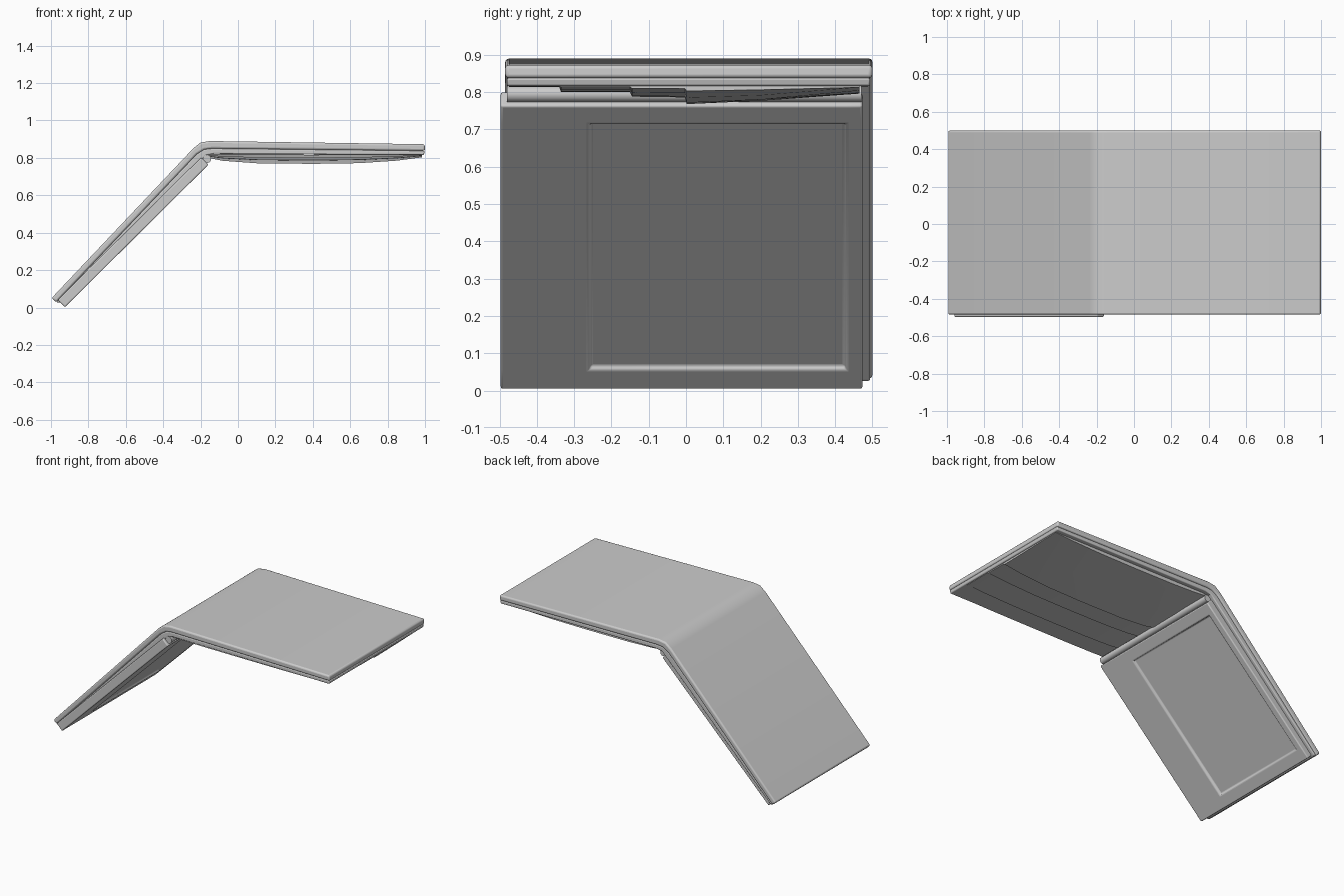
import bpy, bmesh, math
from mathutils import Matrix, Vector

cube = bpy.data.objects.get("Cube")
if cube:
    bpy.data.objects.remove(cube)

grey = bpy.data.materials.new("plain grey")
grey.use_nodes = True
COLOUR = (0.6, 0.6, 0.6, 1)
grey.diffuse_color = COLOUR
grey.node_tree.nodes["Principled BSDF"].inputs["Base Color"].default_value = COLOUR


def finish(bm, name, bevel):
    """Turn a bmesh into a smooth, softly bevelled object."""
    bmesh.ops.recalc_face_normals(bm, faces=bm.faces)
    mesh = bpy.data.meshes.new(name)
    bm.to_mesh(mesh)
    bm.free()
    mesh.materials.append(grey)
    ob = bpy.data.objects.new(name, mesh)
    bpy.context.collection.objects.link(ob)
    if bevel:
        mod = ob.modifiers.new("soft edges", "BEVEL")
        mod.width, mod.segments = bevel, 3
        mod.limit_method, mod.angle_limit = "ANGLE", math.radians(40)
    bpy.context.view_layer.objects.active = ob
    ob.select_set(True)
    bpy.ops.object.shade_smooth_by_angle(angle=math.radians(35))
    ob.select_set(False)
    return ob


def loft(name, rings, bevel):
    """Skin a row of matching closed rings and cap both ends."""
    bm = bmesh.new()
    rows = [[bm.verts.new(p) for p in ring] for ring in rings]
    n = len(rows[0])
    for a, b in zip(rows, rows[1:]):
        for i in range(n):
            j = (i + 1) % n
            bm.faces.new((a[i], a[j], b[j], b[i]))
    bm.faces.new(rows[0])
    bm.faces.new(rows[-1])
    return finish(bm, name, bevel)


def bent_sheet(name, top, bottom, y0, y1, bevel):
    outline = top + bottom[::-1]
    return loft(name, [[(x, y, z) for x, z in outline] for y in (y0, y1)], bevel)


# Bent cover, made of an outer skin and a slightly smaller lining
outer = [(-0.997, 0.05), (-0.24, 0.85), (-0.2, 0.882), (-0.15, 0.89), (0.998, 0.873)]
middle = [(-0.972, 0.028), (-0.22, 0.82), (-0.18, 0.845), (-0.14, 0.85), (1, 0.838)]
inner = [(-0.955, 0.025), (-0.2, 0.785), (-0.17, 0.815), (-0.13, 0.822), (0.994, 0.816)]
bent_sheet("cover_skin", outer, middle, -0.485, 0.5, 0.01)
bent_sheet("cover_lining", middle, inner, -0.48, 0.494, 0.006)

# Sloping inside panel with a shallow rectangular recess on its lower face
LENGTH, THICK = 1.08, 0.055
bm = bmesh.new()
bmesh.ops.create_cube(bm, size=1)
for v in bm.verts:
    v.co = Vector(((v.co.x + 0.5) * LENGTH, v.co.y * 0.97 - 0.012, (v.co.z + 0.5) * THICK))
for axis, cuts in ((Vector((1, 0, 0)), (0.075, 1.01)), (Vector((0, 1, 0)), (-0.26, 0.43))):
    for c in cuts:
        bmesh.ops.bisect_plane(bm, geom=bm.verts[:] + bm.edges[:] + bm.faces[:],
                               plane_co=axis * c, plane_no=axis)
bm.normal_update()
middle_face = min((f for f in bm.faces if f.normal.z < -0.9),
                  key=lambda f: (f.calc_center_median() - Vector((0.54, 0.085, 0))).length)
bmesh.ops.inset_region(bm, faces=[middle_face], thickness=0.006, depth=-0.012)
panel = finish(bm, "inside_panel", 0.012)
panel.matrix_world = (Matrix.Translation((-0.925, 0, 0.002))
                      @ Matrix.Rotation(-math.radians(44.8), 4, "Y"))

# Overlapping sheets under the flat half, stepped across and bulging in the middle
TOP = 0.826
steps = [(-0.475, 0.008), (-0.34, 0.008), (-0.335, 0.022), (-0.15, 0.022),
         (-0.145, 0.034), (-0.003, 0.036), (0.002, 0.054), (0.2, 0.045), (0.465, 0.026)]
bulge = [(-0.16, 0.4), (-0.08, 0.7), (0.1, 0.94), (0.4, 1), (0.65, 0.93), (0.85, 0.68), (0.985, 0.35)]
rings = []
for x, depth in bulge:
    ring = [(x, y, TOP - 0.004 - d * depth) for y, d in steps]
    rings.append(ring + [(x, 0.465, TOP), (x, -0.475, TOP)])
loft("stepped_sheets", rings, 0)

# Rolled fold where the inside panel meets the bend
roll = []
for y in (-0.48, 0.47):
    roll.append([(-0.165 + 0.022 * math.cos(a), y, 0.795 + 0.022 * math.sin(a))
                 for a in (math.tau * i / 12 for i in range(12))])
loft("fold_roll", roll, 0)
